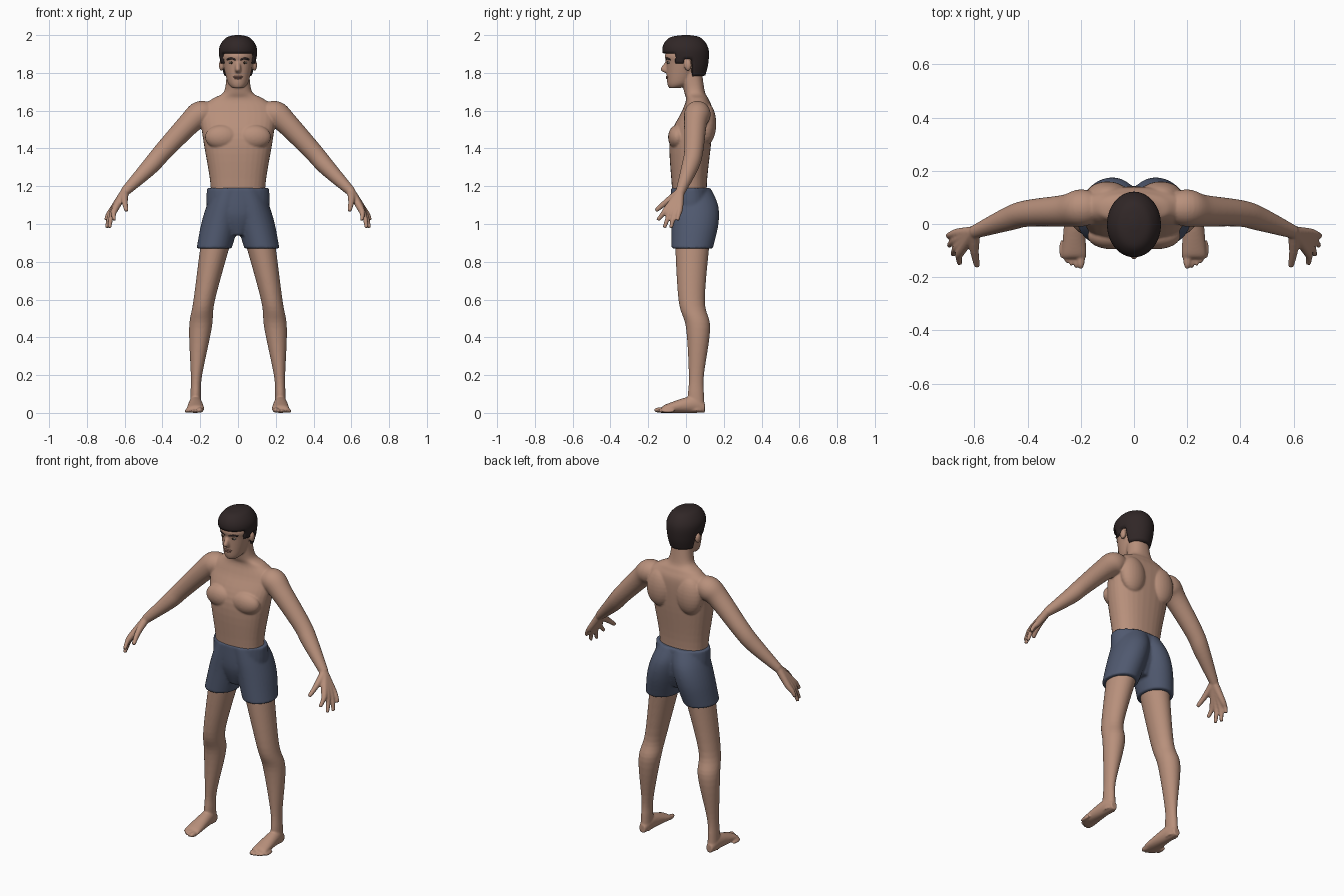
import bpy, bmesh, math
from mathutils import Vector, Matrix

cube = bpy.data.objects.get("Cube")
if cube:
    bpy.data.objects.remove(cube, do_unlink=True)

SIDE, BACK, UP = Vector((1, 0, 0)), Vector((0, 1, 0)), Vector((0, 0, 1))
BOTH, MIDDLE = (1, -1), (1,)


def material(name, *colour):
    mat = bpy.data.materials.new(name)
    mat.use_nodes = True
    mat.diffuse_color = (*colour, 1)
    mat.node_tree.nodes["Principled BSDF"].inputs["Base Color"].default_value = (*colour, 1)
    return mat


skin = material("skin", .48, .28, .2)
cloth = material("slate blue cloth", .08, .1, .16)
dark_hair = material("dark brown hair", .03, .02, .02)
eye_white = material("eye white", .4, .36, .33)
eye_dark = material("dark iris", .03, .02, .01)
lip = material("lip", .34, .17, .13)


def spline(rows, steps=6):
    """Interpolate smoothly through every row, value by value."""
    padded = [rows[0], *rows, rows[-1]]
    result = []
    for before, start, end, after in zip(padded, padded[1:], padded[2:], padded[3:]):
        for step in range(steps):
            t = step / steps
            ease = t * t * (3 - 2 * t)
            leave, arrive = t * (1 - t) ** 2 / 2, t * t * (t - 1) / 2
            result.append([b + (c - b) * ease + (c - a) * leave + (d - b) * arrive
                           for a, b, c, d in zip(before, start, end, after)])
    return result + [rows[-1]]


def power(value, exponent):
    return math.copysign(abs(value) ** exponent, value)


def loft(bm, rows, frame=None, roundness=1, segments=32, sides=BOTH):
    """Skin rings (x, y, z, radius u, radius v); without a frame they stand square to the path."""
    path = spline(rows)
    for side in sides:
        rings = []
        for i, (x, y, z, ru, rv) in enumerate(path):
            if frame:
                u, v = frame
            else:
                ahead, behind = path[min(i + 1, len(path) - 1)], path[max(i - 1, 0)]
                along = (Vector(ahead[:3]) - Vector(behind[:3])).normalized()
                v = (BACK - along * BACK.dot(along)).normalized()
                u = v.cross(along)
            ring = []
            for k in range(segments):
                angle = math.tau * k / segments
                co = (Vector((x, y, z)) + u * ru * power(math.cos(angle), roundness)
                      + v * rv * power(math.sin(angle), roundness))
                ring.append(bm.verts.new((side * co.x, co.y, co.z)))
            rings.append(ring)
        for low, high in zip(rings, rings[1:]):
            for k in range(segments):
                bm.faces.new((low[k - 1], low[k], high[k], high[k - 1]))
        bm.faces.new(rings[0])
        bm.faces.new(rings[-1])


def column(bm, rows, centre=None, **options):
    """Upright loft through rows of height, half width, front y and back y."""
    rings = [(centre(z) if centre else 0, (front + back) / 2, z, width, (back - front) / 2)
             for z, width, front, back in rows]
    loft(bm, rings, frame=(SIDE, BACK), sides=BOTH if centre else MIDDLE, **options)


def tube(bm, points, radii, segments=16):
    loft(bm, [(*point, r, r) for point, r in zip(points, radii)], segments=segments)


def ball(bm, centre, radii, sides=BOTH):
    for side in sides:
        place = Matrix.Translation((side * centre[0], *centre[1:]))
        bmesh.ops.create_uvsphere(bm, u_segments=24, v_segments=14, radius=1,
                                  matrix=place @ Matrix.Diagonal((*radii, 1)))


def finish(bm, name, mat, voxel=None):
    """Make the object; a voxel size fuses its overlapping parts into one surface."""
    bmesh.ops.recalc_face_normals(bm, faces=bm.faces)
    for face in bm.faces:
        face.smooth = True
    mesh = bpy.data.meshes.new(name)
    bm.to_mesh(mesh)
    bm.free()
    mesh.materials.append(mat)
    ob = bpy.data.objects.new(name, mesh)
    bpy.context.collection.objects.link(ob)
    if voxel:
        fuse = ob.modifiers.new("fuse", 'REMESH')
        fuse.mode, fuse.voxel_size, fuse.use_smooth_shade = 'VOXEL', voxel, True
        soften = ob.modifiers.new("soften", 'SMOOTH')
        soften.factor, soften.iterations = .5, 5


def leg_centre(z):
    """The legs spread outwards towards the ground."""
    return .225 - .13 * z * z


# Torso, chest and shoulder blades
body = bmesh.new()
column(body, [(1, .15, -.06, .12), (1.2, .145, -.075, .11), (1.45, .185, -.085, .135),
              (1.6, .2, -.02, .14), (1.66, .14, 0, .12), (1.7, .075, -.01, .1),
              (1.8, .06, -.03, .085)], roundness=.87)
ball(body, (.085, -.045, 1.46), (.09, .05, .065))
ball(body, (.1, .11, 1.53), (.08, .05, .11))

# Head, nose and ears
column(body, [(1.72, .03, -.09, -.03), (1.75, .055, -.1, .03), (1.85, .08, -.105, .08),
              (1.9, .085, -.11, .1), (1.97, .05, -.06, .07)])
column(body, [(1.87, .01, -.1, -.08), (1.82, .016, -.135, -.08), (1.8, .014, -.11, -.08)])
ball(body, (.088, .01, 1.84), (.013, .02, .03))

# Arms
wrist = Vector((.6, -.03, 1.17))
tube(body, [(.15, .06, 1.58), (.2, .06, 1.58), (.26, .05, 1.53), (.4, .04, 1.38), (.47, .02, 1.3), wrist],
     [.06, .07, .06, .05, .045, .025], segments=32)

# Fingers fan out from the wrist, so that their roots form the palm
for i in range(4):
    knuckle = Vector((.65 + .004 * i, .022 * i - .1, 1.08))
    tip = Vector((.7 - .005 * (3 - i) ** 2, .035 * i - .15, .975 + .02 * (i - 1.5) ** 2))
    middle = knuckle.lerp(tip, .5) + SIDE * .006
    tube(body, [wrist, knuckle, middle, tip], [.022, .018, .013, .01])
tube(body, [wrist, (.6, -.1, 1.12), (.59, -.16, 1.07)], [.023, .017, .011])

# Legs
column(body, [(.95, .083, -.06, .13), (.6, .057, -.04, .1), (.45, .06, 0, .128),
              (.2, .03, .015, .095), (.1, .028, .01, .095), (.01, .03, .01, .1)], leg_centre)

# Feet rest on the ground, with toes shortening outwards
loft(body, [(.225, y, height, width, height) for y, width, height in
            ((.1, .02, .025), (.04, .034, .045), (-.1, .046, .024), (-.13, .043, .014))],
     frame=(SIDE, UP))
for i in range(5):
    r = .01 if i else .015
    ball(body, (.2 + .018 * i, .0025 * i * i - .135, r), (r, .036, r))
finish(body, "body", skin, voxel=.0052)

# Shorts: waist and two legs
shorts = bmesh.new()
column(shorts, [(.94, .05, -.045, .1), (1.05, .155, -.08, .14), (1.19, .166, -.08, .13)])
column(shorts, [(.87, .093, -.077, .142), (1, .1, -.077, .172), (1.1, .097, -.08, .17),
                (1.19, .086, -.08, .13)], leg_centre)
finish(shorts, "shorts", cloth, voxel=.007)


def hairline(y):
    """Fringe, sideburn, gap over the ear, then nape."""
    if y < -.06:
        return 1.9
    if y < -.01:
        return 1.85
    return 1.87 if y < .035 else 1.78


# Hair: a cap whose lower part is tucked inside the head
hair = bmesh.new()
column(hair, [(1.78, .075, -.07, .1), (1.85, .093, -.105, .118), (1.93, .1, -.125, .118),
              (1.985, .065, -.09, .08), (2, .015, -.02, .02)], segments=64)
for v in hair.verts:
    edge = hairline(v.co.y)
    if v.co.z < edge:
        v.co = (v.co.x * .8, v.co.y * .8, edge)
finish(hair, "hair", dark_hair)

# Eyes and irises
eyes = bmesh.new()
ball(eyes, (.034, -.09, 1.854), (.015, .01, .006))
finish(eyes, "eyes", eye_white)
irises = bmesh.new()
ball(irises, (.034, -.097, 1.854), (.006, .005, .006))
finish(irises, "irises", eye_dark)

# Eyebrows and lips
brows = bmesh.new()
tube(brows, [(.013, -.105, 1.87), (.036, -.098, 1.877), (.058, -.082, 1.87)], [.005, .006, .004])
finish(brows, "eyebrows", dark_hair)
lips = bmesh.new()
for z, width in ((1.779, .026), (1.771, .02)):
    ball(lips, (0, -.098, z), (width, .009, .005), sides=MIDDLE)
finish(lips, "lips", lip)
